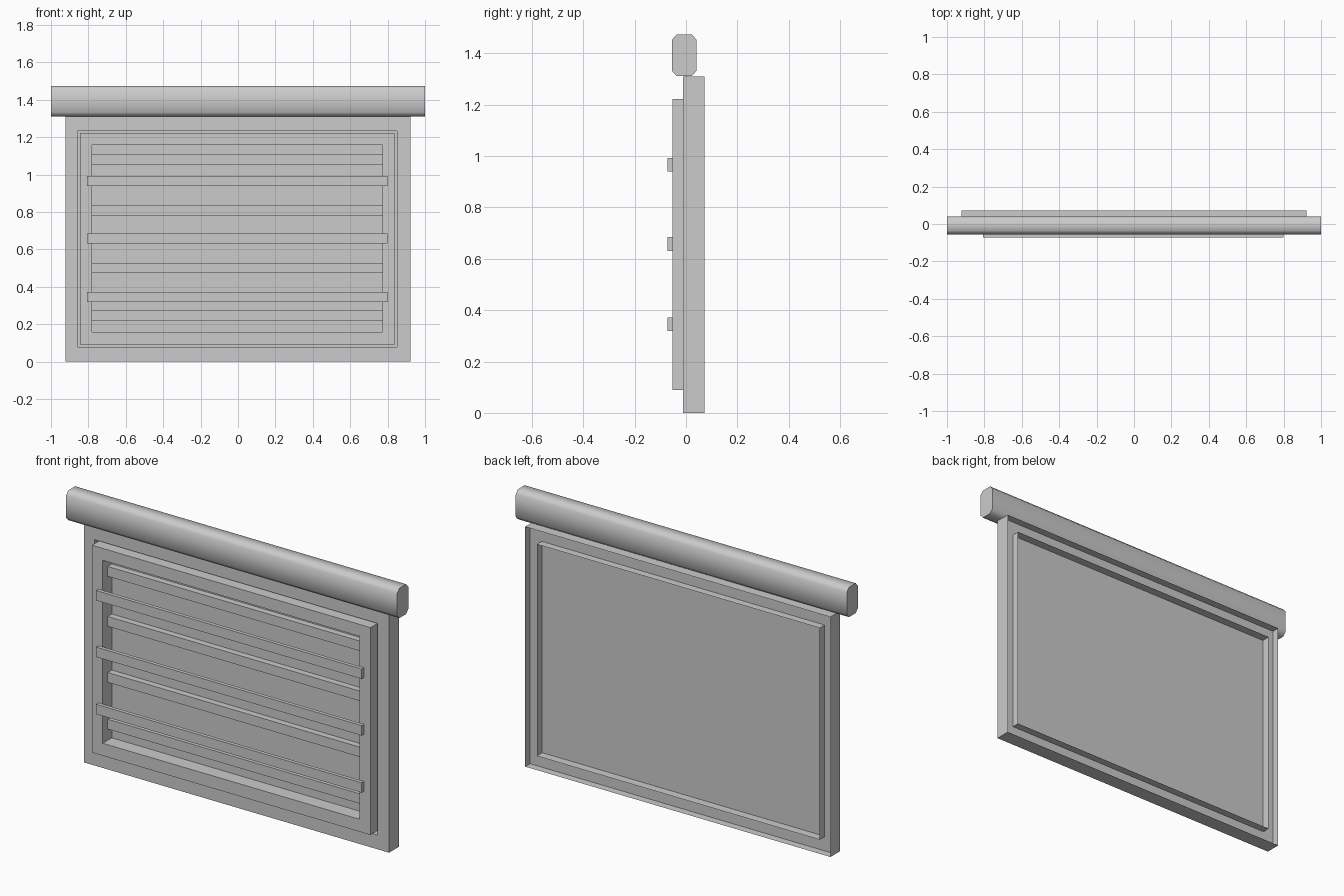
import bpy, bmesh, math

if "Cube" in bpy.data.objects:
    bpy.data.objects.remove(bpy.data.objects["Cube"])


def new_object(name, bm):
    bmesh.ops.recalc_face_normals(bm, faces=bm.faces)
    mesh = bpy.data.meshes.new(name)
    bm.to_mesh(mesh)
    bm.free()
    ob = bpy.data.objects.new(name, mesh)
    bpy.context.collection.objects.link(ob)
    return ob


def nested_shell(name, steps, cap=False):
    """Bridge rectangles (x0, x1, z0, z1, y) into a stepped sheet."""
    bm = bmesh.new()
    loops = []
    for x0, x1, z0, z1, y in steps:
        loops.append([bm.verts.new((x, y, z)) for x, z in
                      ((x0, z0), (x1, z0), (x1, z1), (x0, z1))])
    for a, b in zip(loops, loops[1:]):
        for i in range(4):
            j = (i + 1) % 4
            bm.faces.new((a[i], a[j], b[j], b[i]))
    if cap:
        bm.faces.new(loops[-1])
    return new_object(name, bm)


def box(name, x0, x1, y0, y1, z0, z1):
    bm = bmesh.new()
    bmesh.ops.create_cube(bm, size=1)
    for v in bm.verts:
        v.co = ((x0 + x1) / 2 + v.co.x * (x1 - x0),
                (y0 + y1) / 2 + v.co.y * (y1 - y0),
                (z0 + z1) / 2 + v.co.z * (z1 - z0))
    return new_object(name, bm)


OUTER = (-0.923, 0.921, 0.0, 1.31)
OPENING = (-0.858, 0.851, 0.077, 1.233)
SASH = (-0.845, 0.837, 0.09, 1.222)
PANE = (-0.78, 0.772, 0.158, 1.157)
FRONT, BACK, PANEL = -0.012, 0.072, 0.025

# Outer frame: open-backed channel with a web between its two walls
nested_shell("outer_frame", [(*OUTER, BACK), (*OUTER, FRONT),
                             (*OPENING, FRONT), (*OPENING, BACK)])
nested_shell("frame_web", [(*OUTER, 0.03), (*OPENING, 0.03)])

# Raised inner frame and the panel behind it
nested_shell("inner_frame", [(*SASH, PANEL), (*SASH, -0.053),
                             (*PANE, -0.053), (*PANE, PANEL)])
nested_shell("back_panel", [(*OPENING, PANEL)], cap=True)

# Bars across the front of the inner frame
for i, z in enumerate((0.345, 0.657, 0.966)):
    box(f"front_bar_{i + 1}", -0.806, 0.798, -0.073, -0.053, z - 0.027, z + 0.027)

# Recessed slats on the panel
for i, z in enumerate((0.246, 0.501, 0.807, 1.08)):
    box(f"recessed_slat_{i + 1}", -0.78, 0.772, -0.01, PANEL, z - 0.027, z + 0.027)

# Chamfered top housing
profile = [(-0.036, 1.311), (0.022, 1.311), (0.041, 1.332), (0.041, 1.453),
           (0.022, 1.474), (-0.036, 1.474), (-0.055, 1.453), (-0.055, 1.332)]
bm = bmesh.new()
face = bm.faces.new([bm.verts.new((-1, y, z)) for y, z in profile])
ext = bmesh.ops.extrude_face_region(bm, geom=[face], use_keep_orig=True)
for v in ext["geom"]:
    if isinstance(v, bmesh.types.BMVert):
        v.co.x = 1
housing = new_object("top_housing", bm)
bpy.context.view_layer.objects.active = housing
housing.select_set(True)
bpy.ops.object.shade_smooth_by_angle(angle=math.radians(60))
